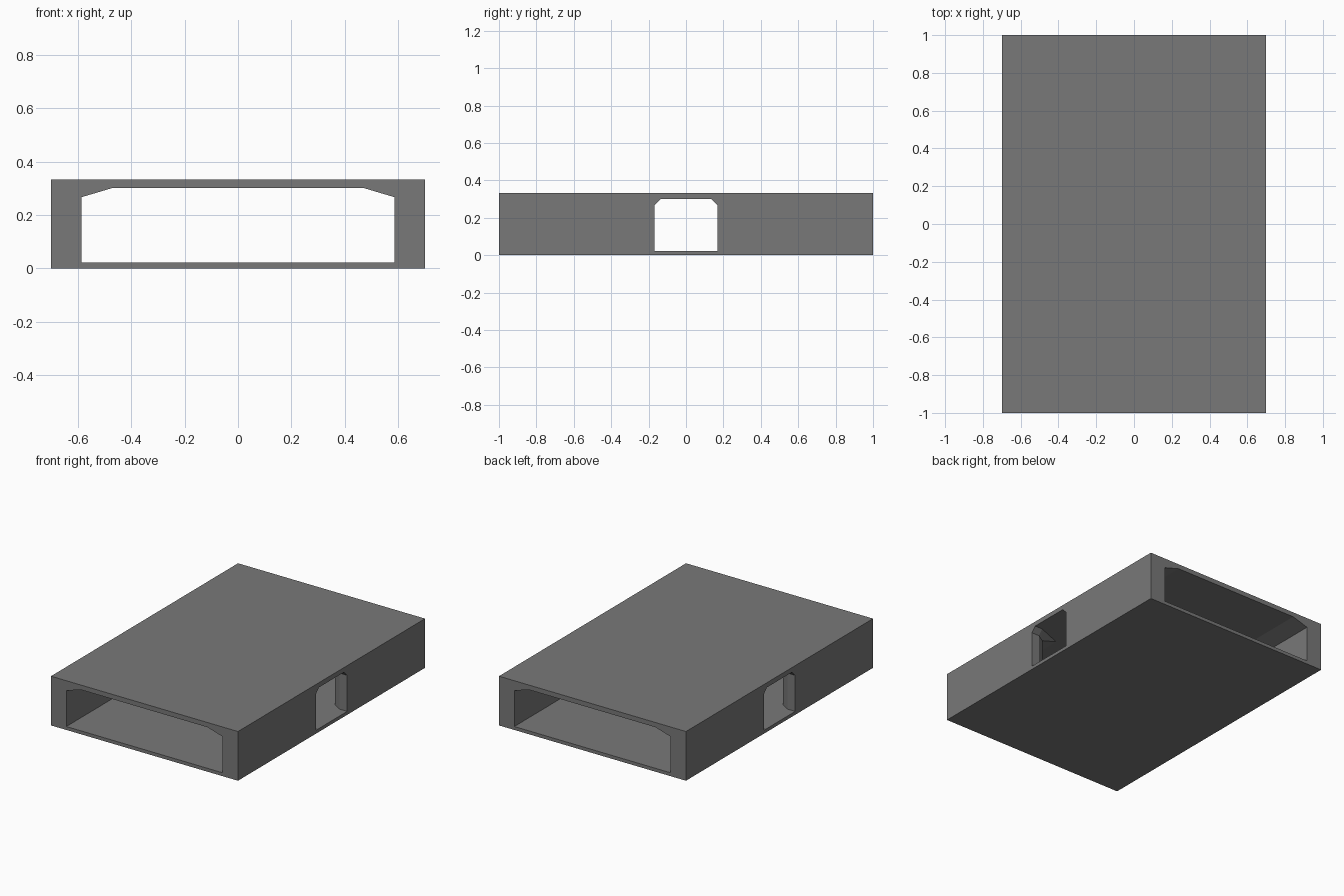
import bpy, bmesh

if "Cube" in bpy.data.objects:
    bpy.data.objects.remove(bpy.data.objects["Cube"])

FLOOR, SHOULDER, CEILING = 0.023, 0.267, 0.301


def loft(name, rings):
    """Skin a closed solid through rings of equal point count."""
    bm = bmesh.new()
    rows = [[bm.verts.new(p) for p in ring] for ring in rings]
    for a, b in zip(rows, rows[1:]):
        for i in range(len(a)):
            j = (i + 1) % len(a)
            bm.faces.new((a[i], a[j], b[j], b[i]))
    bm.faces.new(rows[0])
    bm.faces.new(rows[-1])
    warped = [f for f in bm.faces if len(f.verts) == 4]
    bmesh.ops.triangulate(bm, faces=warped)
    bmesh.ops.recalc_face_normals(bm, faces=bm.faces)
    mesh = bpy.data.meshes.new(name)
    bm.to_mesh(mesh)
    bm.free()
    obj = bpy.data.objects.new(name, mesh)
    bpy.context.collection.objects.link(obj)
    return obj


def main_ring(y):
    """Wide opening with chamfered upper corners."""
    w, c = 0.585, 0.471
    return [(-w, y, FLOOR), (w, y, FLOOR), (w, y, SHOULDER),
            (c, y, CEILING), (-c, y, CEILING), (-w, y, SHOULDER)]


def side_ring(x_wall, x_top, w, c):
    """Narrow opening; wall and ceiling points may sit at different depths."""
    return [(x_wall, -w, FLOOR), (x_wall, w, FLOOR), (x_wall, w, SHOULDER),
            (x_top, c, CEILING), (x_top, -c, CEILING), (x_wall, -w, SHOULDER)]


# Outer block
shell = loft("tunnel_block", [[(-0.7, y, 0), (0.7, y, 0), (0.7, y, 0.333), (-0.7, y, 0.333)]
                              for y in (-1, 1)])
grey = bpy.data.materials.new("dark_grey")
grey.diffuse_color = (0.19, 0.19, 0.19, 1)
grey.use_nodes = True
grey.node_tree.nodes["Principled BSDF"].inputs["Base Color"].default_value = grey.diffuse_color
shell.data.materials.append(grey)

# Wide passage front to back
main_cutter = loft("main_passage_cutter", [main_ring(-1.2), main_ring(1.2)])

# Narrow passage side to side, flaring where it meets the wide one
half = [(0.9, 0.9, 0.168, 0.135), (0.642, 0.642, 0.168, 0.135), (0.585, 0.471, 0.202, 0.202)]
rings = [side_ring(*s) for s in half]
rings += [side_ring(-xw, -xt, w, c) for xw, xt, w, c in reversed(half)]
side_cutter = loft("side_passage_cutter", rings)

for cutter in (main_cutter, side_cutter):
    cutter.data.materials.append(grey)
    mod = shell.modifiers.new(cutter.name, 'BOOLEAN')
    mod.operation = 'DIFFERENCE'
    mod.solver = 'EXACT'
    mod.object = cutter
    cutter.hide_render = True
    cutter.display_type = 'WIRE'
